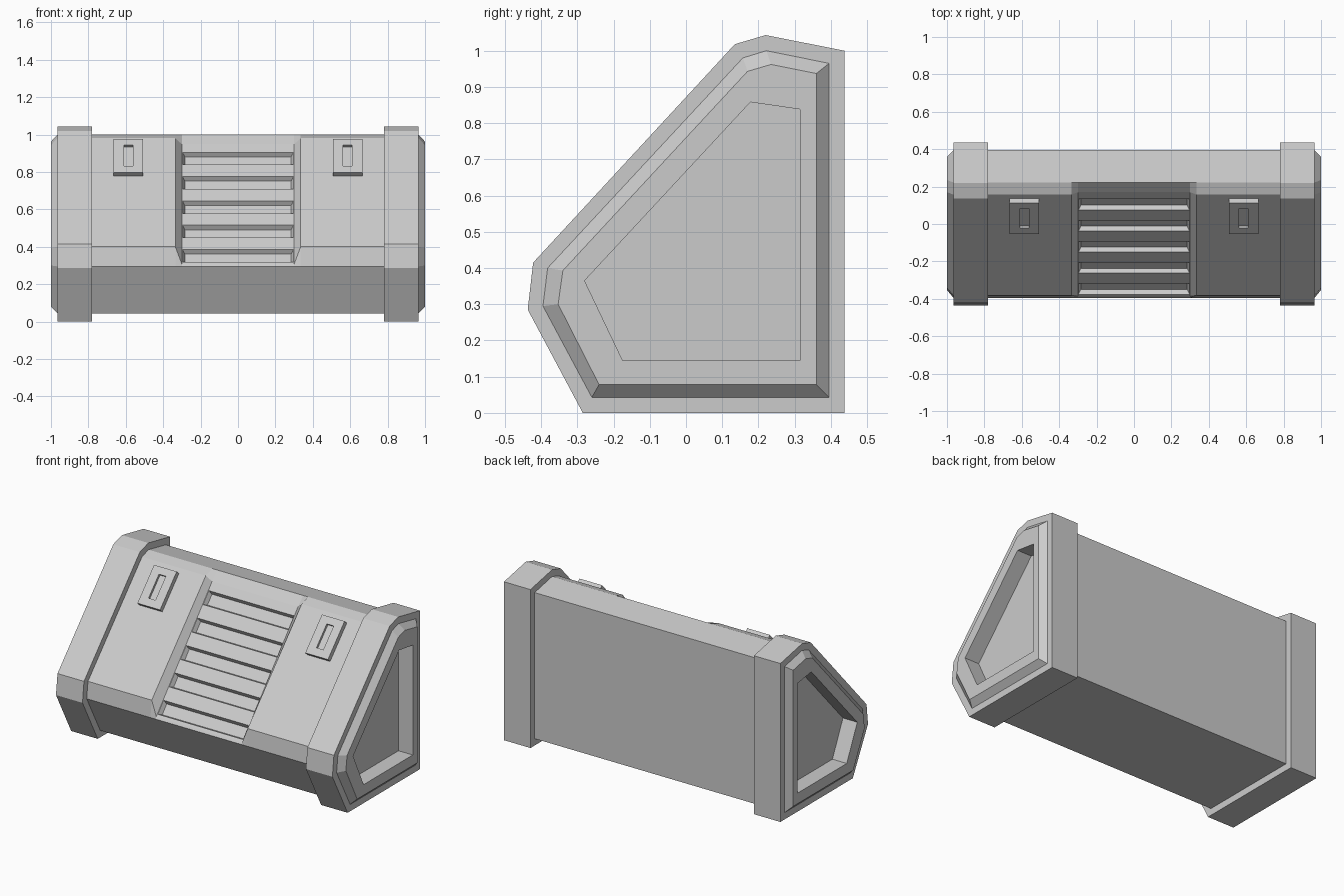
import bpy, bmesh
from mathutils import Vector

if "Cube" in bpy.data.objects:
    bpy.data.objects.remove(bpy.data.objects["Cube"])

grey = bpy.data.materials.new("plain grey")
grey.use_nodes = True
grey.diffuse_color = (0.6, 0.6, 0.6, 1)
grey.node_tree.nodes["Principled BSDF"].inputs["Base Color"].default_value = (0.6, 0.6, 0.6, 1)

# Side profiles as (y, z)
BAND = [(-.285, 0), (-.437, .285), (-.422, .415), (.135, 1.018), (.22, 1.043), (.437, 1), (.437, 0)]
BODY = [(-.26, .043), (-.395, .295), (-.382, .40), (.157, .98), (.222, 1), (.395, .965), (.395, .043)]
END = [(-.24, .078), (-.353, .30), (-.34, .393), (.17, .943), (.235, .962), (.36, .937), (.36, .078)]
POCKET = [(-.175, .145), (-.28, .365), (.178, .858), (.315, .838), (.315, .145)]
# Same as the body, but with the front slope sunk in
VENT = BODY[:2] + [(-.386, .307), (.17, .948)] + BODY[4:]


def section(profile, x):
    return [(x, y, z) for y, z in profile]


def loft(bm, rings):
    """Skin matching rings of points and cap both ends."""
    loops = [[bm.verts.new(p) for p in ring] for ring in rings]
    for a, b in zip(loops, loops[1:]):
        for i in range(len(a)):
            j = (i + 1) % len(a)
            bm.faces.new((a[i], a[j], b[j], b[i]))
    bm.faces.new(loops[0])
    bm.faces.new(loops[-1])


def make(name, solids):
    """One object made of separate lofted solids."""
    bm = bmesh.new()
    for rings in solids:
        loft(bm, rings)
    bmesh.ops.recalc_face_normals(bm, faces=bm.faces)
    mesh = bpy.data.meshes.new(name)
    bm.to_mesh(mesh)
    bm.free()
    mesh.materials.append(grey)
    ob = bpy.data.objects.new(name, mesh)
    bpy.context.collection.objects.link(ob)
    return ob


def cut(target, cutter):
    cutter.hide_render = True
    mod = target.modifiers.new("cut", 'BOOLEAN')
    mod.operation = 'DIFFERENCE'
    mod.solver = 'EXACT'
    mod.object = cutter
    bpy.context.view_layer.objects.active = target
    bpy.ops.object.modifier_apply(modifier=mod.name)
    bpy.data.objects.remove(cutter)


class Slope:
    """Frame on a sloping line: u runs up the slope, n points outward."""

    def __init__(self, a, b):
        self.o = Vector((0, *a))
        self.u = (Vector((0, *b)) - self.o).normalized()
        self.n = Vector((0, -self.u.z, self.u.y))

    def up(self, z):
        return (z - self.o.z) / self.u.z

    def block(self, x, u, low, high):
        """Tapered block centred at (x, u); low and high are (height, half width, half length)."""
        return [[self.o + self.u * (u + t * length) + self.n * n + Vector((x + s * width, 0, 0))
                 for s, t in ((-1, -1), (1, -1), (1, 1), (-1, 1))]
                for n, width, length in (low, high)]


# Main body with chamfered ends and a sunken middle panel
body = make("body", [[section(p, x) for p, x in (
    (END, -1), (BODY, -.965), (BODY, -.335), (VENT, -.3),
    (VENT, .3), (BODY, .335), (BODY, .965), (END, 1))]])

# Grooves between the vent ribs
vent = Slope(VENT[2], VENT[3])
cut(body, make("groove_cutter", [
    vent.block(0, vent.up(.872 - .13 * i), (-.026, .284, .034), (.006, .3, .046))
    for i in range(5)]))

# End bands, with a deep pocket through band and body at each end
for side, s in (("left", 1), ("right", -1)):
    band = make(side + "_band", [[section(BAND, s * .78), section(BAND, s * .965)]])
    for part in (band, body):
        cut(part, make("pocket_cutter", [[section(POCKET, s * .9), section(POCKET, s * 1.1)]]))

# Slotted latches on the front slope
front = Slope(BODY[2], BODY[3])
for side, s in (("left", 1), ("right", -1)):
    x = s * .586
    latch = make(side + "_latch", [front.block(x, front.up(.867), (-.01, .079, .122), (.03, .079, .122))])
    cut(latch, make("slot_cutter", [front.block(x, front.up(.868), (.015, .024, .076), (.05, .024, .076))]))
